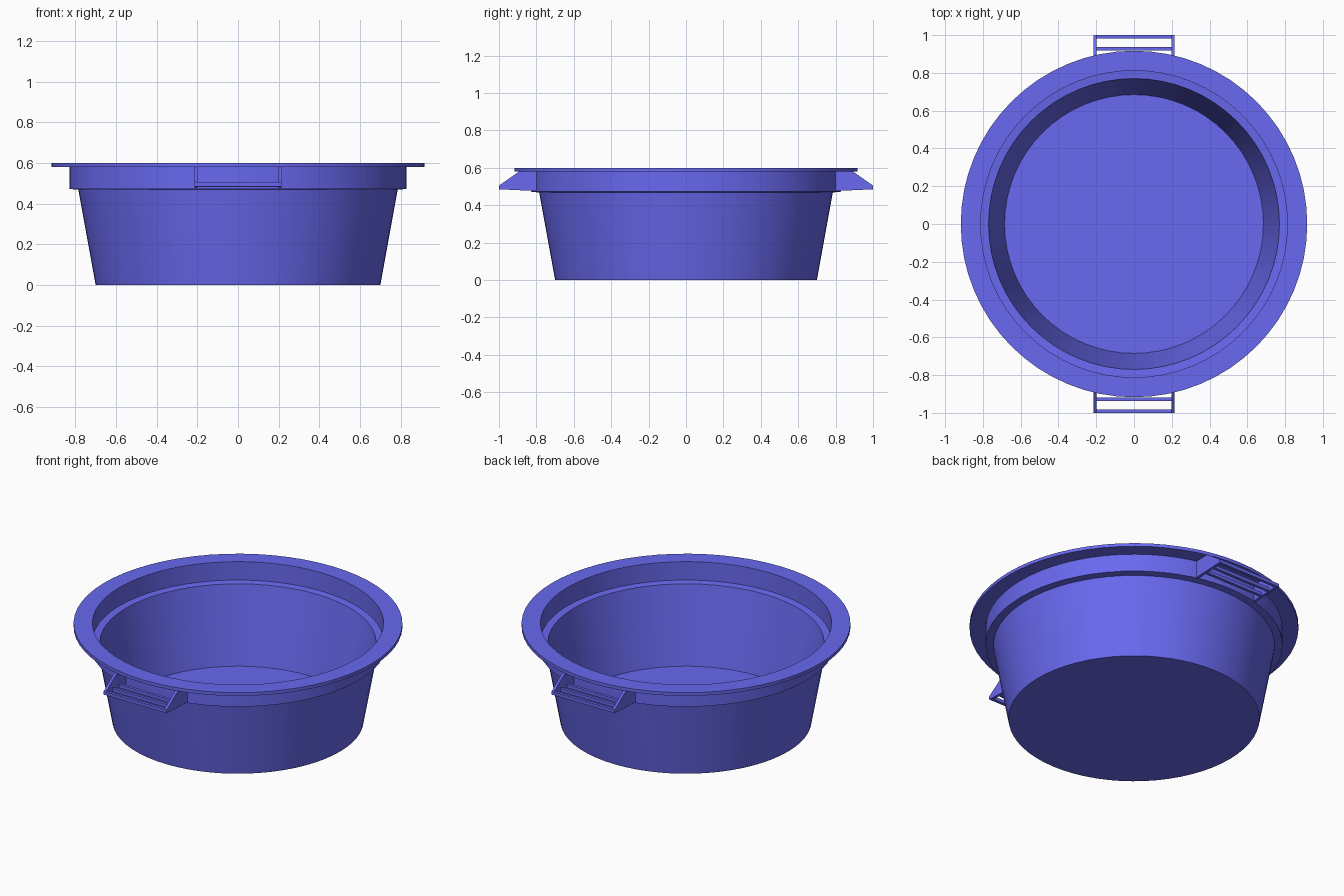
import bpy, bmesh, math

if "Cube" in bpy.data.objects:
    bpy.data.objects.remove(bpy.data.objects["Cube"])

mat = bpy.data.materials.new("blue_plastic")
mat.diffuse_color = (0.14, 0.14, 0.87, 1)
mat.use_nodes = True
mat.node_tree.nodes["Principled BSDF"].inputs["Base Color"].default_value = mat.diffuse_color


def make_object(name, bm):
    bmesh.ops.recalc_face_normals(bm, faces=bm.faces)
    mesh = bpy.data.meshes.new(name)
    bm.to_mesh(mesh)
    bm.free()
    mesh.materials.append(mat)
    ob = bpy.data.objects.new(name, mesh)
    bpy.context.collection.objects.link(ob)
    return ob


def lathe(name, profile, n=64):
    bm = bmesh.new()
    rings = []
    for r, z in profile:
        rings.append([bm.verts.new((r * math.cos(2 * math.pi * i / n),
                                    r * math.sin(2 * math.pi * i / n), z)) for i in range(n)])
    for a, b in zip(rings, rings[1:]):
        for i in range(n):
            j = (i + 1) % n
            bm.faces.new((a[i], a[j], b[j], b[i]))
    # Close the underside and the inner floor
    bm.faces.new(rings[0])
    bm.faces.new(rings[-1])
    return make_object(name, bm)


def extrude_x(name, outline, x0, x1):
    # Prism along x from a (y, z) outline
    bm = bmesh.new()
    face = bm.faces.new([bm.verts.new((x0, y, z)) for y, z in outline])
    ext = bmesh.ops.extrude_face_region(bm, geom=[face])["geom"]
    bmesh.ops.translate(bm, vec=(x1 - x0, 0, 0),
                        verts=[v for v in ext if isinstance(v, bmesh.types.BMVert)])
    return make_object(name, bm)


# Tub: tapered wall, stepped collar and flat rim, hollow inside
tub = lathe("tub", [(0.70, 0), (0.785, 0.468), (0.828, 0.472), (0.828, 0.58),
                    (0.917, 0.58), (0.917, 0.60), (0.812, 0.60), (0.812, 0.487),
                    (0.77, 0.483), (0.685, 0.016)])
bpy.context.view_layer.objects.active = tub
tub.select_set(True)
bpy.ops.object.shade_smooth_by_angle(angle=math.radians(30))

# Handles on front and back: two side brackets joined by three bars
for side, s in (("front", -1), ("back", 1)):
    bracket = [(0.80 * s, 0.476), (1.0 * s, 0.485), (1.0 * s, 0.505),
               (0.89 * s, 0.582), (0.80 * s, 0.582)]
    for label, x in (("left", -0.207), ("right", 0.207)):
        extrude_x(f"{side}_handle_bracket_{label}", bracket, x - 0.008, x + 0.008)
    for k, (y, z) in enumerate(((0.862, 0.481), (0.927, 0.483), (0.991, 0.485))):
        y0, y1 = (y - 0.009) * s, (y + 0.009) * s
        extrude_x(f"{side}_handle_bar_{k + 1}",
                  [(y0, z), (y1, z), (y1, z + 0.02), (y0, z + 0.02)], -0.2, 0.2)
